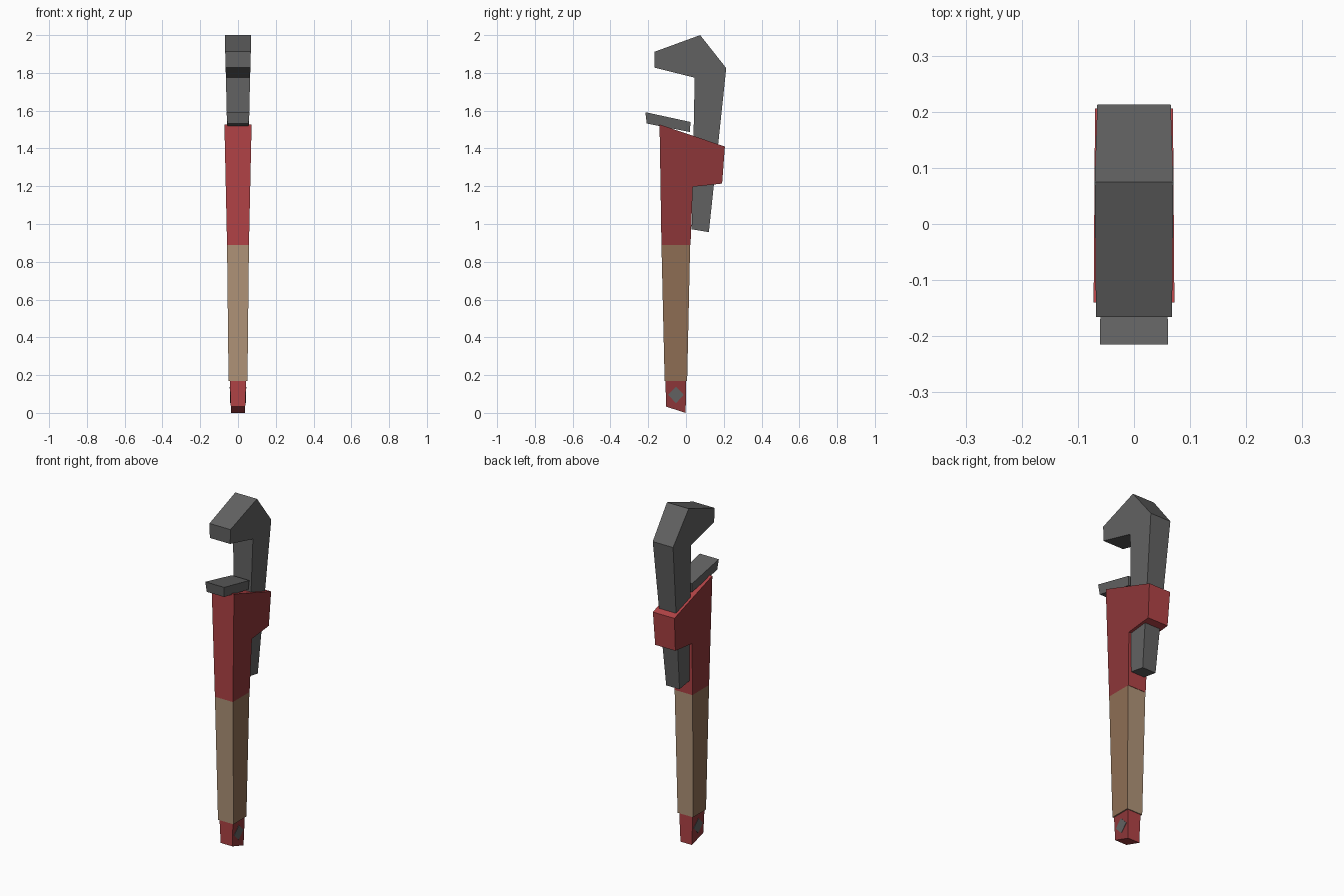
import bpy, bmesh

if "Cube" in bpy.data.objects:
    bpy.data.objects.remove(bpy.data.objects["Cube"])

# Flat colours, given as sRGB and stored linear
def material(name, rgb):
    lin = [(c / 255 / 12.92) if c <= 10 else ((c / 255 + 0.055) / 1.055) ** 2.4 for c in rgb]
    m = bpy.data.materials.new(name)
    m.diffuse_color = (*lin, 1)
    m.use_nodes = True
    m.node_tree.nodes["Principled BSDF"].inputs["Base Color"].default_value = m.diffuse_color
    return m

steel = material("steel grey", (98, 98, 98))
red = material("red", (178, 67, 70))
dark_red = material("dark red", (142, 55, 57))
wood = material("light wood", (176, 148, 120))
dark_wood = material("dark wood", (142, 110, 84))


def slab(name, profile, low, high, face_mat, side_mat=None):
    """Side profile (y, z) given thickness in x; half width runs linearly from low to high,
    each given as (z, half width). Faces towards +-x take side_mat."""
    def half(z):
        return low[1] + (high[1] - low[1]) * (z - low[0]) / (high[0] - low[0])
    bm = bmesh.new()
    right = [bm.verts.new((half(z), y, z)) for y, z in profile]
    left = [bm.verts.new((-half(z), y, z)) for y, z in profile]
    bm.faces.new(right)
    bm.faces.new(left[::-1])
    n = len(profile)
    for i in range(n):
        j = (i + 1) % n
        bm.faces.new((right[j], right[i], left[i], left[j]))
    bmesh.ops.recalc_face_normals(bm, faces=bm.faces)
    for f in bm.faces:
        f.material_index = 1 if side_mat and abs(f.normal.x) > 0.7 else 0
    me = bpy.data.meshes.new(name)
    bm.to_mesh(me)
    bm.free()
    me.materials.append(face_mat)
    if side_mat:
        me.materials.append(side_mat)
    ob = bpy.data.objects.new(name, me)
    bpy.context.collection.objects.link(ob)
    return ob


# Hooked upper jaw with its long shank
slab("hook_jaw", [(-0.166, 1.912), (0.075, 2.0), (0.213, 1.825), (0.121, 0.957),
                  (0.03, 0.972), (0.046, 1.775), (-0.166, 1.828)],
     (0.957, 0.043), (2.0, 0.07), steel)

# Lower jaw plate
slab("lower_jaw", [(-0.215, 1.592), (0.024, 1.54), (0.02, 1.487), (-0.208, 1.532)],
     (1.487, 0.052), (1.592, 0.061), steel)

# Red head with the collar that holds the shank
slab("head_and_collar", [(-0.14, 1.527), (0.206, 1.41), (0.191, 1.214), (0.036, 1.197),
                         (0.024, 0.89), (-0.13, 0.89)],
     (0.89, 0.058), (1.527, 0.072), red, dark_red)

# Wooden grip
slab("grip", [(-0.13, 0.892), (0.022, 0.892), (0.006, 0.168), (-0.113, 0.168)],
     (0.168, 0.05), (0.892, 0.058), wood, dark_wood)

# Red end cap with slanted base
slab("end_cap", [(-0.109, 0.17), (0.001, 0.17), (-0.002, 0.0), (-0.105, 0.033)],
     (0.0, 0.037), (0.17, 0.043), red, dark_red)

# Diamond pin through the end cap
slab("diamond_pin", [(-0.053, 0.138), (-0.011, 0.095), (-0.053, 0.052), (-0.095, 0.095)],
     (0.052, 0.041), (0.138, 0.044), steel)
